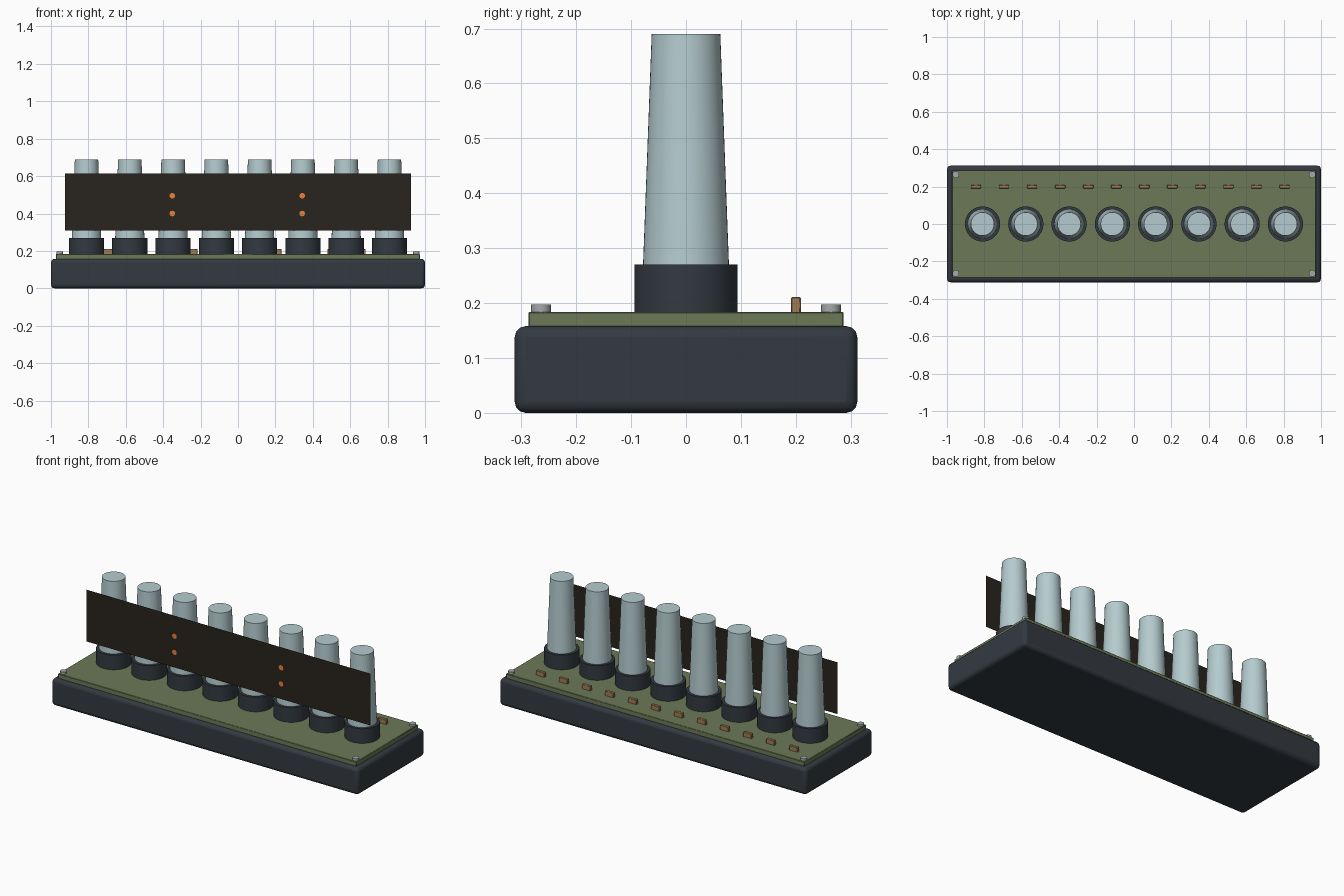
import bpy, math

if "Cube" in bpy.data.objects:
    bpy.data.objects.remove(bpy.data.objects["Cube"])


def material(name, color):
    m = bpy.data.materials.new(name)
    m.diffuse_color = (*color, 1)
    m.use_nodes = True
    m.node_tree.nodes["Principled BSDF"].inputs["Base Color"].default_value = m.diffuse_color
    return m


DARK = material("dark_plastic", (0.033, 0.042, 0.053))
GREEN = material("green_board", (0.15, 0.19, 0.095))
GLASS = material("pale_glass", (0.46, 0.60, 0.62))
BLACK = material("dark_panel", (0.022, 0.018, 0.013))
GLOW = material("orange_glow", (0.80, 0.22, 0.04))
COPPER = material("tan_part", (0.35, 0.20, 0.09))
STEEL = material("steel", (0.38, 0.40, 0.42))


def finish(ob, name, mat, bevel=0, segments=2):
    ob.name = name
    ob.data.materials.append(mat)
    if bevel:
        mod = ob.modifiers.new("bevel", "BEVEL")
        mod.width, mod.segments = bevel, segments
    bpy.ops.object.shade_smooth_by_angle(angle=math.radians(35))
    return ob


def box(name, size, centre, mat, bevel=0, segments=2):
    bpy.ops.mesh.primitive_cube_add(size=1, location=centre)
    ob = bpy.context.object
    ob.scale = size
    bpy.ops.object.transform_apply(location=False, rotation=False, scale=True)
    return finish(ob, name, mat, bevel, segments)


def cone(name, r1, r2, x, y, z0, z1, mat, sides=48):
    bpy.ops.mesh.primitive_cone_add(vertices=sides, radius1=r1, radius2=r2,
                                    depth=z1 - z0, location=(x, y, (z0 + z1) / 2))
    return finish(bpy.context.object, name, mat)


# Case and circuit board
box("case", (2, 0.624, 0.158), (0, 0, 0.079), DARK, 0.02, 3)
box("circuit_board", (1.944, 0.574, 0.028), (0, 0, 0.170), GREEN, 0.002, 1)

# Corner screws
for sx in (-1, 1):
    for sy in (-1, 1):
        cone("screw", 0.018, 0.018, sx * 0.953, sy * 0.264, 0.18, 0.197, STEEL, 24)

# Sockets with tapered glass tubes
PITCH = 0.2314
for i in range(8):
    x = (i - 3.5) * PITCH
    cone("socket", 0.094, 0.094, x, 0, 0.18, 0.27, DARK)
    cone("glass_tube", 0.0785, 0.0625, x, 0, 0.262, 0.69, GLASS)

# Row of small components behind the tubes
for i in range(12):
    box("component", (0.055, 0.018, 0.03), (-0.845 + i * 0.15, 0.2, 0.196), COPPER, 0.002, 1)

# Thin display panel in front of the tubes
bpy.ops.mesh.primitive_plane_add(size=1, location=(0, -0.088, 0.4625),
                                 rotation=(math.pi / 2, 0, 0))
panel = bpy.context.object
panel.scale = (8 * PITCH, 0.305, 1)
finish(panel, "display_panel", BLACK)

# Glowing separator dots
for i in (2, 5):
    for z in (0.40, 0.495):
        bpy.ops.mesh.primitive_circle_add(vertices=20, radius=0.015, fill_type='NGON',
                                          location=((i - 3.5) * PITCH - 0.004, -0.09, z),
                                          rotation=(math.pi / 2, 0, 0))
        finish(bpy.context.object, "separator_dot", GLOW)
